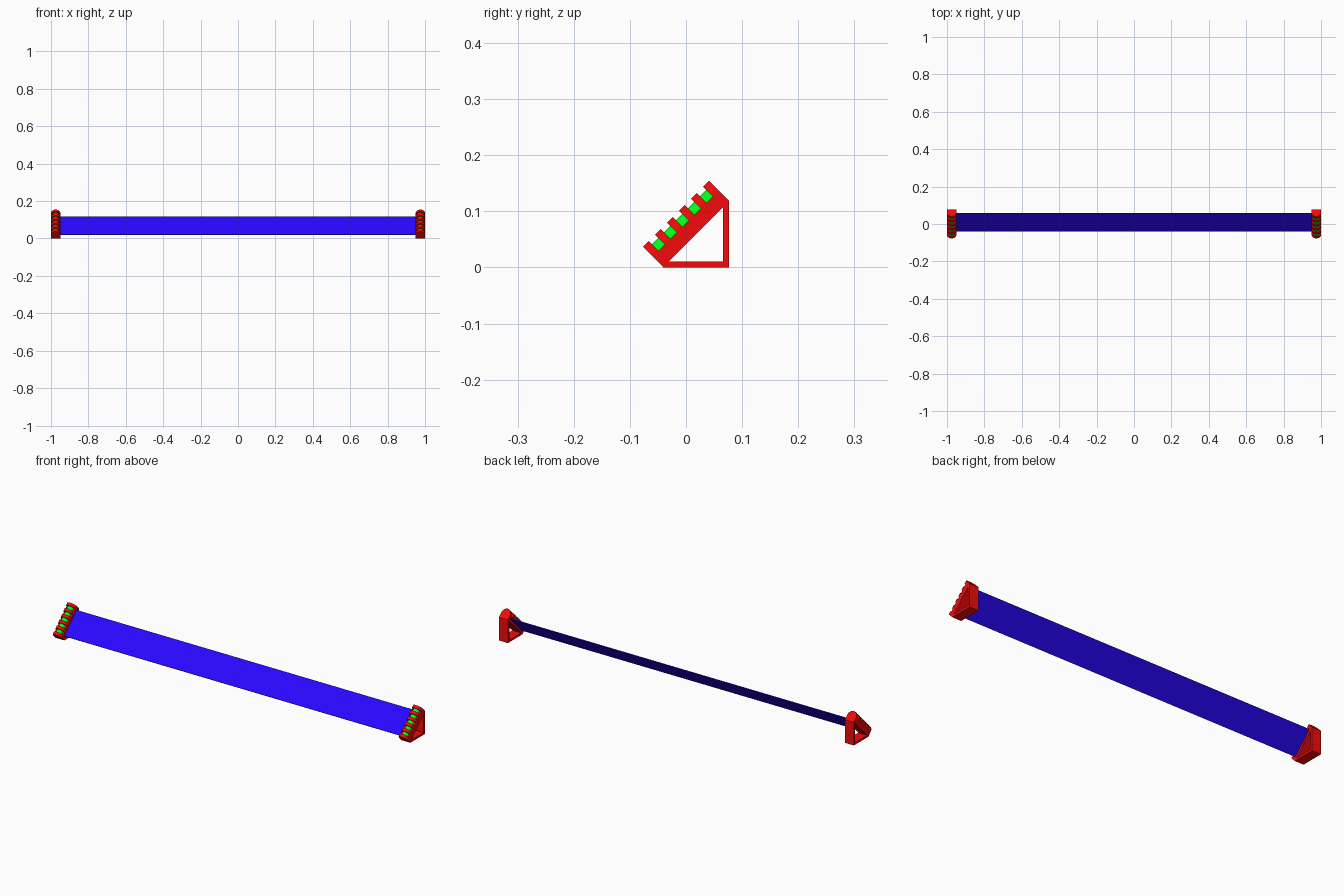
import bpy, bmesh
from math import sin, cos, pi, sqrt
from mathutils import Vector

if "Cube" in bpy.data.objects:
    bpy.data.objects.remove(bpy.data.objects["Cube"])

# sloped frame: u runs up the slope, v points out of the sloped face
U = Vector((0, 1, 1)) / sqrt(2)
V = Vector((0, -1, 1)) / sqrt(2)
U0, U1 = -0.0283, 0.1380
V0, V1 = 0.0290, 0.0556
TOOTH, PITCH = 0.0148, 0.0303
HALF, XC = 0.025, 0.975


def material(name, rgb):
    m = bpy.data.materials.new(name)
    m.diffuse_color = (*rgb, 1)
    m.use_nodes = True
    m.node_tree.nodes["Principled BSDF"].inputs["Base Color"].default_value = m.diffuse_color
    return m


RED = material("red", (0.9, 0.003, 0.003))
GREEN = material("green", (0.0, 1.0, 0.012))
BLUE = material("blue", (0.022, 0.002, 1.0))


def prism(name, points, offset, mat):
    """Extrude a closed 3D outline along an offset vector."""
    bm = bmesh.new()
    face = bm.faces.new([bm.verts.new(p) for p in points])
    ext = bmesh.ops.extrude_face_region(bm, geom=[face])
    bmesh.ops.translate(bm, vec=offset,
                        verts=[g for g in ext["geom"] if isinstance(g, bmesh.types.BMVert)])
    bmesh.ops.recalc_face_normals(bm, faces=bm.faces)
    me = bpy.data.meshes.new(name)
    bm.to_mesh(me)
    bm.free()
    me.materials.append(mat)
    ob = bpy.data.objects.new(name, me)
    bpy.context.collection.objects.link(ob)
    return ob


def side_profile(name, yz, x, width, mat):
    return prism(name, [Vector((x - width / 2, y, z)) for y, z in yz], Vector((width, 0, 0)), mat)


def slope_rect(u0, u1, v0, v1):
    return [(u * U + v * V)[1:] for u, v in ((u0, v0), (u1, v0), (u1, v1), (u0, v1))]


def half_round(name, x, r, u0, u1, mat):
    n = 24
    pts = [Vector((x + r * cos(pi * i / n), 0, 0)) + (V1 + r * sin(pi * i / n)) * V + u0 * U
           for i in range(n + 1)]
    ob = prism(name, pts, (u1 - u0) * U, mat)
    bpy.context.view_layer.objects.active = ob
    ob.select_set(True)
    bpy.ops.object.shade_smooth_by_angle()
    ob.select_set(False)


for side, s in (("left", -1), ("right", 1)):
    x = s * XC
    # triangular stand
    side_profile(side + "_sloped_plate", slope_rect(U0, U1, V0, V1), x, 2 * HALF, RED)
    side_profile(side + "_foot", [(-0.041, 0), (0.077, 0), (0.077, 0.011), (-0.030, 0.011)],
                 x, 2 * HALF, RED)
    side_profile(side + "_upright", [(0.066, 0.011), (0.077, 0.011), (0.077, 0.118), (0.066, 0.107)],
                 x, 2 * HALF, RED)
    # rounded ribs with green rods in the gaps
    for i in range(6):
        u = U0 + i * PITCH
        half_round(f"{side}_rib_{i + 1}", x, HALF, u, u + TOOTH, RED)
        if i < 5:
            half_round(f"{side}_rod_{i + 1}", x, 0.0165, u + TOOTH, u + PITCH, GREEN)

# long sloped panel between the stands
side_profile("panel", slope_rect(U0 + TOOTH, U1 - TOOTH, 0.0405, 0.0445), 0, 2 * (XC - HALF), BLUE)
